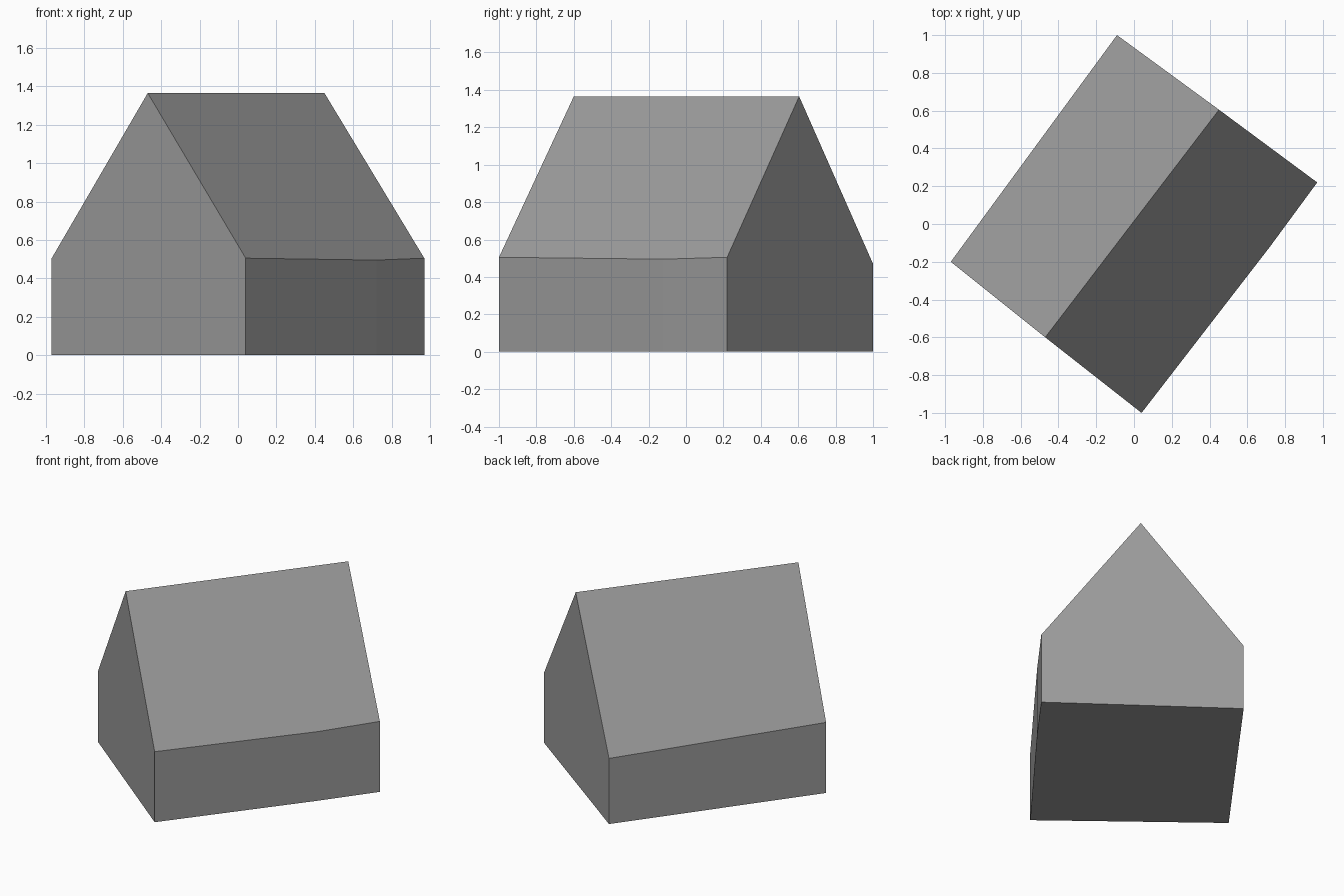
import bpy
import bmesh

default = bpy.data.objects.get("Cube")
if default:
    bpy.data.objects.remove(default, do_unlink=True)

grey = bpy.data.materials.new("plain grey")
grey.use_nodes = True
colour = (0.33, 0.33, 0.33, 1)
grey.diffuse_color = colour
grey.node_tree.nodes["Principled BSDF"].inputs["Base Color"].default_value = colour

# Wall corners as (x, y, eave height), anticlockwise from the front-left gable;
# the third point is the slight kink in the long right-hand wall
outline = [(-0.97, -0.20, 0.505), (0.04, -1.0, 0.505), (0.72, -0.12, 0.495),
           (0.97, 0.22, 0.505), (-0.09, 1.0, 0.47)]
ridge_ends = [(-0.47, -0.60, 1.365), (0.45, 0.605, 1.365)]

bm = bmesh.new()
base = [bm.verts.new((x, y, 0)) for x, y, z in outline]
eave = [bm.verts.new(p) for p in outline]
ridge = [bm.verts.new(p) for p in ridge_ends]
west, south, kink, east, north = eave

# Floor and long walls
bm.faces.new(base[::-1])
for i, j in ((1, 2), (2, 3), (4, 0)):
    bm.faces.new((base[i], base[j], eave[j], eave[i]))

# Gable ends
bm.faces.new((base[0], base[1], south, ridge[0], west))
bm.faces.new((base[3], base[4], north, ridge[1], east))

# Roof slopes
bm.faces.new((south, kink, east, ridge[1], ridge[0]))
bm.faces.new((north, west, ridge[0], ridge[1]))

bmesh.ops.recalc_face_normals(bm, faces=bm.faces)
mesh = bpy.data.meshes.new("house_block")
bm.to_mesh(mesh)
bm.free()
mesh.materials.append(grey)
house = bpy.data.objects.new("house_block", mesh)
bpy.context.collection.objects.link(house)
